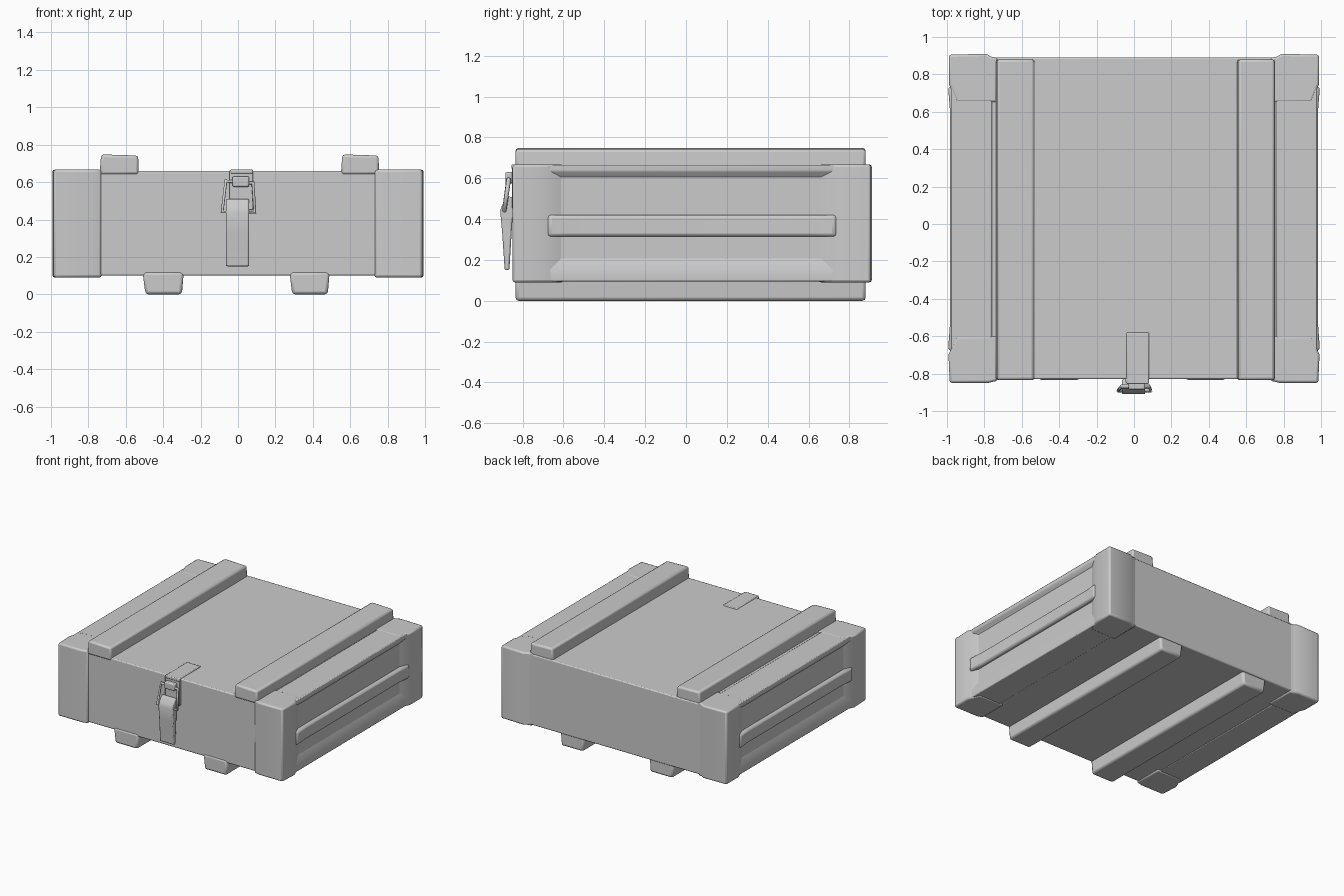
import bpy, bmesh, math

if "Cube" in bpy.data.objects:
    bpy.data.objects.remove(bpy.data.objects["Cube"])


def finish(ob, bevel):
    if bevel:
        m = ob.modifiers.new("bevel", 'BEVEL')
        m.width, m.segments, m.limit_method = bevel, 2, 'ANGLE'
        m.angle_limit = math.radians(35)
    bpy.ops.object.select_all(action='DESELECT')
    bpy.context.view_layer.objects.active = ob
    ob.select_set(True)
    bpy.ops.object.shade_smooth_by_angle(angle=math.radians(40))
    return ob


def prism(name, pts, axis, lo, hi, bevel=0.0):
    """Extrude a 2D outline along axis x, y or z from lo to hi."""
    place = {'x': lambda a, b, t: (t, a, b),
             'y': lambda a, b, t: (a, t, b),
             'z': lambda a, b, t: (a, b, t)}[axis]
    bm = bmesh.new()
    ends = [[bm.verts.new(place(a, b, t)) for a, b in pts] for t in (lo, hi)]
    n = len(pts)
    bm.faces.new(ends[0])
    bm.faces.new(ends[1])
    for i in range(n):
        j = (i + 1) % n
        bm.faces.new((ends[0][i], ends[0][j], ends[1][j], ends[1][i]))
    bmesh.ops.recalc_face_normals(bm, faces=bm.faces)
    me = bpy.data.meshes.new(name)
    bm.to_mesh(me)
    bm.free()
    ob = bpy.data.objects.new(name, me)
    bpy.context.collection.objects.link(ob)
    return finish(ob, bevel)


def box(name, x, y, z, bevel=0.0):
    return prism(name, [(x[0], y[0]), (x[1], y[0]), (x[1], y[1]), (x[0], y[1])],
                 'z', z[0], z[1], bevel)


# Main box
box("crate_body", (-0.955, 0.955), (-0.83, 0.89), (0.10, 0.66), 0.008)

# Lid battens, slightly narrower at the top
for side, (a, b) in (("left", (-0.74, -0.53)), ("right", (0.55, 0.755))):
    prism(f"lid_batten_{side}",
          [(a, 0.64), (a + 0.008, 0.748), (b - 0.004, 0.742), (b, 0.64)],
          'y', -0.835, 0.88, 0.014)

# Skids under the floor, tapered downward
for side, (a, b) in (("left", (-0.51, -0.29)), ("right", (0.275, 0.49))):
    prism(f"floor_skid_{side}",
          [(a, 0.12), (a + 0.015, 0.0), (b - 0.01, 0.0), (b, 0.12)],
          'y', -0.835, 0.88, 0.016)

# Both ends: corner posts, top and bottom edge boards, middle handle rail
for side, s in (("left", -1), ("right", 1)):
    prism(f"front_post_{side}",
          [(s * 0.73, -0.838), (s * 0.78, -0.85), (s * 0.985, -0.85),
           (s * 0.992, -0.70), (s * 0.95, -0.60), (s * 0.73, -0.60)],
          'z', 0.09, 0.667, 0.012)
    prism(f"back_post_{side}",
          [(s * 0.73, 0.65), (s * 0.95, 0.65), (s * 0.99, 0.75),
           (s * 0.99, 0.905), (s * 0.79, 0.91), (s * 0.76, 0.893), (s * 0.73, 0.89)],
          'z', 0.09, 0.667, 0.012)
    prism(f"end_top_edge_{side}",
          [(s * 0.76, 0.63), (s * 0.76, 0.665), (s * 0.978, 0.665), (s * 0.978, 0.635),
           (s * 0.95, 0.60), (s * 0.90, 0.60)], 'y', -0.68, 0.76, 0.006)
    prism(f"end_bottom_edge_{side}",
          [(s * 0.76, 0.12), (s * 0.76, 0.095), (s * 0.975, 0.095), (s * 0.978, 0.15),
           (s * 0.95, 0.22), (s * 0.90, 0.22)], 'y', -0.68, 0.76, 0.006)
    prism(f"end_handle_rail_{side}",
          [(s * 0.94, -0.70), (s * 0.994, -0.67), (s * 0.985, -0.55),
           (s * 0.985, 0.62), (s * 0.994, 0.73), (s * 0.94, 0.76)],
          'z', 0.315, 0.42, 0.014)

# Latch: strap over the lid edge
box("latch_top_strap", (-0.04, 0.08), (-0.855, -0.58), (0.645, 0.668), 0.006)
box("latch_front_strap", (-0.045, 0.08), (-0.852, -0.82), (0.45, 0.665), 0.006)

# Latch: tapered lever tongue
tongue = prism("latch_tongue",
               [(-0.83, 0.50), (-0.87, 0.512), (-0.90, 0.47), (-0.91, 0.44), (-0.90, 0.33),
                (-0.888, 0.15), (-0.865, 0.15), (-0.85, 0.40), (-0.83, 0.42)],
               'x', -0.065, 0.06, 0.008)

# Latch: wire buckle loop
path = bpy.data.curves.new("latch_buckle", 'CURVE')
path.dimensions = '3D'
path.bevel_depth, path.bevel_resolution = 0.011, 1
sp = path.splines.new('POLY')
loop = [(-0.085, -0.89, 0.44), (-0.065, -0.868, 0.605), (0.08, -0.868, 0.595), (0.09, -0.89, 0.44)]
sp.points.add(len(loop) - 1)
for p, c in zip(sp.points, loop):
    p.co = (*c, 1)
sp.use_cyclic_u = True
bpy.context.collection.objects.link(bpy.data.objects.new("latch_buckle", path))

# Latch: hook that holds the buckle
box("latch_hook", (-0.03, 0.06), (-0.885, -0.84), (0.575, 0.63), 0.008)
